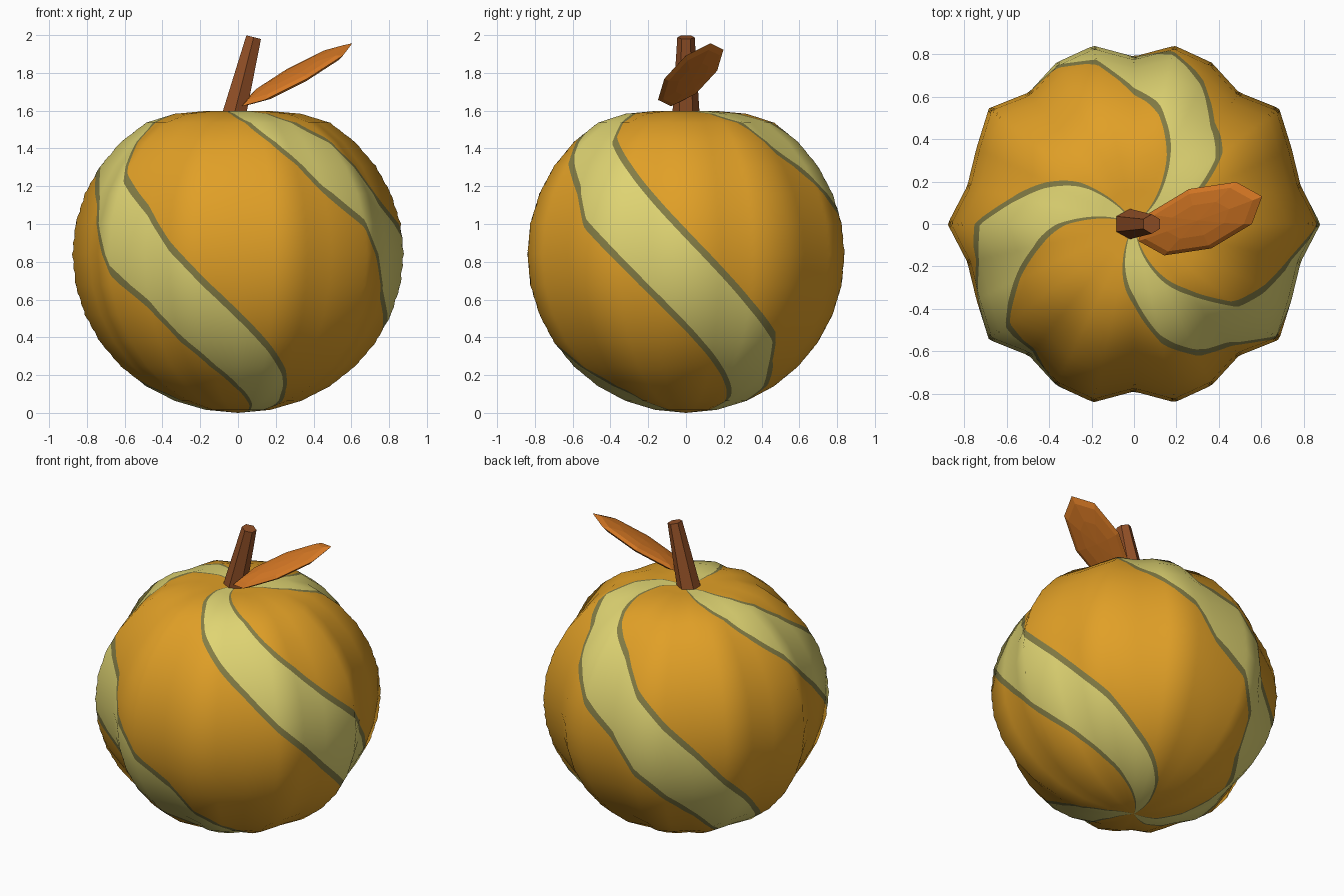
import bpy, math
from mathutils import Vector, Matrix

if "Cube" in bpy.data.objects:
    bpy.data.objects.remove(bpy.data.objects["Cube"])

SEGS, RINGS = 28, 16          # facets of the gourd body
ROWS = 128                    # fine rows used to paint the stripes


def material(name, rgb):
    m = bpy.data.materials.new(name)
    m.diffuse_color = (*rgb, 1)
    m.use_nodes = True
    m.node_tree.nodes["Principled BSDF"].inputs["Base Color"].default_value = m.diffuse_color
    return m


ORANGE = material("golden orange", (0.75, 0.35, 0.02))
PALE = material("pale yellow", (0.74, 0.66, 0.17))
OLIVE = material("dark olive", (0.23, 0.205, 0.06))
BROWN = material("stem brown", (0.29, 0.08, 0.02))
LEAF = material("leaf orange", (0.68, 0.19, 0.018))


# ---- Body: ten-lobed sphere with a dented top ----
def coarse(i, j):
    th, ph = 2 * math.pi * i / SEGS, math.pi * j / RINGS
    r = (0.835 + 0.045 * math.cos(10 * th)) * math.sin(ph)
    z = 0.84 - 0.84 * math.cos(ph)
    if j > RINGS / 2:
        z -= 0.1 * max(0, 1 - 0.88 * math.sin(ph) / 0.5)
    return Vector((r * math.cos(th), r * math.sin(th), z))


def coarse_normal(i, j):
    if j == 0 or j == RINGS:
        return Vector((0, 0, -1 if j == 0 else 1))
    du = coarse(i + 1, j) - coarse(i - 1, j)
    dv = coarse(i, j + 1) - coarse(i, j - 1)
    return du.cross(dv).normalized()


POINTS = [[coarse(i, j) for j in range(RINGS + 1)] for i in range(SEGS)]
NORMALS = [[coarse_normal(i, j) for j in range(RINGS + 1)] for i in range(SEGS)]


def sample(table, theta, phi):
    """Bilinear lookup on the coarse facets (degrees)."""
    u, v = theta / 360 * SEGS, phi / 180 * RINGS
    i, j = math.floor(u), min(int(v), RINGS - 1)
    a, b = table[i % SEGS], table[(i + 1) % SEGS]
    return a[j].lerp(b[j], u - i).lerp(a[j + 1].lerp(b[j + 1], u - i), v - j)


# Columns follow the spiral, so stripe borders are exact edges
columns, column_mat = [], []
for k in range(3):
    s = 80 - 19.2 + 120 * k
    for width, count, mat in ((3.6, 2, 2), (31.2, 16, 1), (3.6, 2, 2), (81.6, 40, 0)):
        for c in range(count):
            columns.append(s + width * c / count)
            column_mat.append(mat)
        s += width

verts, normals, faces, mats = [], [], [], []
n = len(columns)
for row in range(1, ROWS):
    phi = 180 * row / ROWS
    for s in columns:
        verts.append(sample(POINTS, s - phi, phi))
        normals.append(sample(NORMALS, s - phi, phi).normalized())
bottom, top = len(verts), len(verts) + 1
verts += [POINTS[0][0], POINTS[0][RINGS]]
normals += [Vector((0, 0, -1)), Vector((0, 0, 1))]
for c in range(n):
    d = (c + 1) % n
    last = (ROWS - 2) * n
    faces += [(bottom, d, c), (top, last + c, last + d)]
    faces += [(r * n + c, r * n + d, r * n + n + d, r * n + n + c) for r in range(ROWS - 2)]
    mats += [column_mat[c]] * ROWS

mesh = bpy.data.meshes.new("gourd_body")
mesh.from_pydata(verts, [], faces)
for m in (ORANGE, PALE, OLIVE):
    mesh.materials.append(m)
mesh.polygons.foreach_set("material_index", mats)
mesh.polygons.foreach_set("use_smooth", [True] * len(faces))
mesh.update()
mesh.normals_split_custom_set_from_vertices(normals)
bpy.context.collection.objects.link(bpy.data.objects.new("gourd_body", mesh))

# ---- Stem: leaning six-sided taper ----
base, tip = Vector((-0.028, 0, 1.55)), Vector((0.083, 0, 1.989))
axis = tip - base
bpy.ops.mesh.primitive_cone_add(vertices=6, radius1=0.074, radius2=0.046, depth=axis.length,
                                location=(base + tip) / 2,
                                rotation=(0, math.atan2(axis.x, axis.z), 0))
stem = bpy.context.object
stem.name = "stem"
stem.data.materials.append(BROWN)

# ---- Leaf: flattened eight-sided ellipsoid, tilted outward ----
bpy.ops.mesh.primitive_uv_sphere_add(segments=8, ring_count=6, radius=1)
leaf = bpy.context.object
leaf.name = "leaf"
leaf.data.materials.append(LEAF)
length = Vector((0.2925, 0.105, 0.1665))
across = Vector((-0.0525, 0.14, 0.0215))
thick = length.cross(across).normalized() * 0.03
frame = Matrix((length, across, thick)).transposed().to_4x4()
leaf.data.transform(Matrix.Translation((0.3125, 0.025, 1.79)) @ frame)
